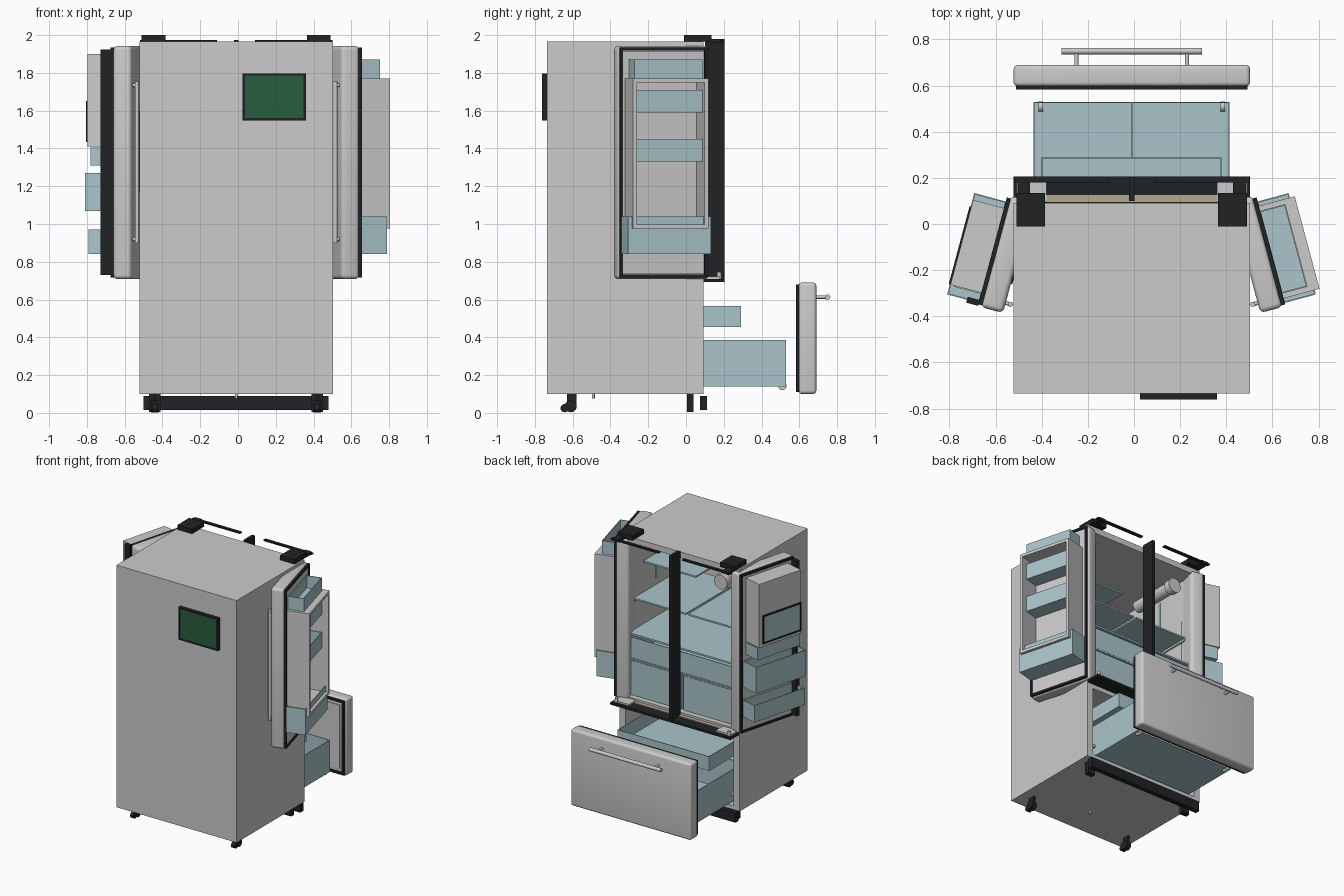
import bpy, bmesh, math
from mathutils import Matrix, Vector

if "Cube" in bpy.data.objects:
    bpy.data.objects.remove(bpy.data.objects["Cube"])

CX = -0.01                      # cabinet centre line
I = Matrix.Identity(4)
MIRROR = Matrix.Translation((2 * CX, 0, 0)) @ Matrix.Diagonal((-1, 1, 1, 1))


def material(name, rgb):
    m = bpy.data.materials.new(name)
    m.diffuse_color = (*rgb, 1)
    m.use_nodes = True
    m.node_tree.nodes["Principled BSDF"].inputs["Base Color"].default_value = m.diffuse_color
    return m


BLACK = material("black_plastic", (0.015, 0.016, 0.018))
GLASS = material("pale_blue_plastic", (0.40, 0.56, 0.59))
GREEN = material("green_board", (0.02, 0.11, 0.05))
TAN = material("tan_seal", (0.45, 0.40, 0.28))


def finish(name, bm, mat, M, smooth=False):
    bm.transform(M)
    if M.determinant() < 0:
        bmesh.ops.reverse_faces(bm, faces=bm.faces)
    me = bpy.data.meshes.new(name)
    bm.to_mesh(me)
    bm.free()
    ob = bpy.data.objects.new(name, me)
    bpy.context.collection.objects.link(ob)
    if mat:
        me.materials.append(mat)
    if smooth:
        bpy.ops.object.select_all(action='DESELECT')
        ob.select_set(True)
        bpy.context.view_layer.objects.active = ob
        bpy.ops.object.shade_smooth_by_angle()
    return ob


def cube(lo, hi):
    bm = bmesh.new()
    bmesh.ops.create_cube(bm, size=1)
    for v in bm.verts:
        v.co = [(a + b) / 2 + c * (b - a) for a, b, c in zip(lo, hi, v.co)]
    return bm


def box(name, lo, hi, mat=None, M=I, r=0):
    bm = cube(lo, hi)
    if r:
        bmesh.ops.bevel(bm, geom=bm.edges[:], offset=r, segments=4, profile=0.5, affect='EDGES')
    return finish(name, bm, mat, M, r > 0)


def tray(name, lo, hi, mat=GLASS, M=I, open_axis=2, t=0.008):
    """Box with one open side and real wall thickness."""
    bm = cube(lo, hi)
    top = max(bm.faces, key=lambda f: f.calc_center_median()[open_axis])
    bmesh.ops.delete(bm, geom=[top], context='FACES_ONLY')
    ob = finish(name, bm, mat, M)
    s = ob.modifiers.new("walls", 'SOLIDIFY')
    s.thickness, s.offset = t, -1
    return ob


def rod(name, p, q, r, mat=None, M=I, n=20):
    p, q = Vector(p), Vector(q)
    bm = bmesh.new()
    rot = (q - p).to_track_quat('Z', 'Y').to_matrix().to_4x4()
    bmesh.ops.create_cone(bm, cap_ends=True, segments=n, radius1=r, radius2=r,
                          depth=(q - p).length, matrix=Matrix.Translation((p + q) / 2) @ rot)
    return finish(name, bm, mat, M, True)


def ring(name, a, b, n0, n1, w, mat=None, M=I):
    """Rectangular frame in local x-z, a and b are (x, z) corners."""
    bm = bmesh.new()
    loops = []
    for y in (n0, n1):
        for k in (0, w):
            loops.append([bm.verts.new((x, y, z)) for x, z in (
                (a[0] + k, a[1] + k), (b[0] - k, a[1] + k), (b[0] - k, b[1] - k), (a[0] + k, b[1] - k))])
    order = [loops[0], loops[1], loops[3], loops[2]]
    for j in range(4):
        A, B = order[j], order[(j + 1) % 4]
        for i in range(4):
            bm.faces.new((A[i], A[(i + 1) % 4], B[(i + 1) % 4], B[i]))
    bmesh.ops.recalc_face_normals(bm, faces=bm.faces)
    return finish(name, bm, mat, M)


# Cabinet with two hollow compartments
cabinet = box("cabinet", (-0.522, -0.735, 0.1), (0.503, 0.092, 1.965))
for z0, z1 in ((0.73, 1.92), (0.13, 0.66)):
    cut = box("compartment_cutter", (-0.47, -0.66, z0), (0.45, 0.2, z1))
    mod = cabinet.modifiers.new("hollow", 'BOOLEAN')
    mod.operation, mod.solver, mod.object = 'DIFFERENCE', 'EXACT', cut
    bpy.context.view_layer.objects.active = cabinet
    bpy.ops.object.modifier_apply(modifier=mod.name)
    bpy.data.objects.remove(cut)

# Rear control board
box("rear_board", (0.035, -0.76, 1.56), (0.35, -0.735, 1.785), GREEN)
ring("rear_board_frame", (0.025, 1.548), (0.36, 1.797), -0.762, -0.735, 0.012, BLACK)

# Seals and divider at the front opening
box("lower_seal_plate", (-0.522, 0.092, 0.693), (0.503, 0.205, 0.71), BLACK)
box("seal_strip", (-0.43, 0.095, 0.71), (0.41, 0.125, 0.716), TAN)
box("centre_divider", (CX - 0.012, 0.1, 0.7), (CX + 0.012, 0.203, 1.975), BLACK)
for M in (I, MIRROR):
    box("hinge_cover", (0.365, -0.01, 1.965), (0.49, 0.135, 2.0), BLACK, M)
    box("hinge_arm", (0.43, 0.13, 1.96), (0.485, 0.205, 1.98), BLACK, M)
    box("top_seal_bar", (0.09, 0.18, 1.965), (0.50, 0.205, 1.975), BLACK, M)
    box("lower_hinge", (0.36, 0.095, 0.71), (0.49, 0.18, 0.722), None, M)
    rod("lower_hinge_pin", (0.47, 0.175, 0.71), (0.47, 0.175, 0.745), 0.012, None, M)

# Base grille, feet and rear casters
box("base_grille", (-0.5, 0.075, 0.015), (0.478, 0.112, 0.09), BLACK)
for M in (I, MIRROR):
    box("front_foot", (0.39, 0.005, 0.005), (0.45, 0.04, 0.1), BLACK, M)
    rod("large_caster", (0.40, -0.61, 0.035), (0.44, -0.61, 0.035), 0.032, BLACK, M)
    rod("small_caster", (0.405, -0.642, 0.025), (0.435, -0.642, 0.025), 0.022, BLACK, M)
    box("caster_bracket", (0.413, -0.63, 0.035), (0.427, -0.58, 0.1), BLACK, M)
rod("drain_pipe", (CX, -0.49, 0.075), (CX, -0.49, 0.1), 0.007)

# Refrigerator interior
for M in (I, MIRROR):
    box("glass_shelf", (0.0, -0.62, 1.44), (0.445, 0.0, 1.452), GLASS, M)
    tray("crisper_drawer", (0.0, -0.6, 0.735), (0.44, 0.06, 1.0), GLASS, M)
    box("shelf_rail", (0.438, -0.6, 1.425), (0.46, 0.0, 1.44), None, M)
    box("light_strip", (0.445, -0.3, 1.5), (0.46, -0.27, 1.85), GLASS, M)
tray("wide_drawer", (-0.46, -0.6, 1.02), (0.44, 0.06, 1.18))
box("crisper_cover", (-0.465, -0.62, 1.195), (0.445, 0.06, 1.208), GLASS)
box("drawer_divider_shelf", (-0.465, -0.62, 1.005), (0.445, 0.065, 1.015), GLASS)
box("upper_shelf", (0.0, -0.62, 1.68), (0.445, -0.12, 1.692), GLASS)
rod("water_filter", (-0.33, -0.35, 1.80), (-0.33, 0.0, 1.80), 0.045)
rod("water_filter_cap", (-0.33, 0.0, 1.80), (-0.33, 0.05, 1.80), 0.055)

# Freezer drawer: front, handle, baskets and runners
box("freezer_front", (-0.522, 0.597, 0.1), (0.503, 0.69, 0.69), None, I, 0.018)
box("freezer_liner", (-0.47, 0.59, 0.15), (0.45, 0.605, 0.64))
ring("freezer_gasket", (-0.512, 0.11), (0.492, 0.68), 0.583, 0.60, 0.016, BLACK)
rod("freezer_handle", (-0.315, 0.75, 0.613), (0.295, 0.75, 0.613), 0.014)
for M in (I, MIRROR):
    rod("freezer_handle_post", (0.23, 0.685, 0.613), (0.23, 0.75, 0.613), 0.009, None, M)
    box("runner", (0.42, -0.6, 0.2), (0.448, 0.08, 0.22), None, M)
    rod("runner_wheel", (0.375, 0.51, 0.142), (0.395, 0.51, 0.142), 0.022, None, M)
tray("lower_basket", (-0.435, -0.08, 0.14), (0.415, 0.53, 0.385))
box("basket_divider", (CX - 0.003, -0.07, 0.15), (CX + 0.003, 0.525, 0.38), GLASS)
tray("upper_basket", (-0.4, -0.3, 0.455), (0.38, 0.29, 0.565))

# Doors: local x runs along the width, local y points to the inside
ang = math.radians(-75)
RIGHT = Matrix.Translation((0.515, 0.123, 0)) @ Matrix.Rotation(ang, 4, 'Z')
LEFT = MIRROR @ RIGHT
for side, M in (("right", RIGHT), ("left", LEFT)):
    box(side + "_door", (0, -0.1, 0.708), (0.5, 0, 1.943), None, M, 0.022)
    ring(side + "_door_gasket", (0.012, 0.716), (0.492, 1.935), -0.004, 0.014, 0.016, BLACK, M)
    box(side + "_door_liner", (0.03, -0.01, 0.735), (0.475, 0.008, 1.915), None, M)
    rod(side + "_door_handle", (0.455, -0.122, 0.9), (0.455, -0.122, 1.755), 0.011, None, M)
    for z in (0.92, 1.735):
        rod(side + "_handle_post", (0.455, -0.122, z), (0.455, -0.09, z), 0.009, None, M)

# Right door shelves inside a shallow surround
ring("right_door_surround", (0.05, 0.975), (0.465, 1.77), 0.0, 0.175, 0.022, None, RIGHT)
for z0, z1 in ((1.77, 1.87), (1.59, 1.71), (1.33, 1.45)):
    tray("right_door_bin", (0.072, 0.01, z0), (0.443, 0.127, z1), GLASS, RIGHT)
tray("right_door_low_bin", (0.03, 0.01, 0.84), (0.485, 0.153, 1.04), GLASS, RIGHT)

# Left door: ice compartment, bins, fold flap and outside dispenser
box("ice_compartment", (0.06, 0.0, 1.41), (0.44, 0.152, 1.9), None, LEFT)
box("ice_window", (0.1, 0.15, 1.445), (0.43, 0.157, 1.64), GLASS, LEFT)
ring("ice_window_frame", (0.09, 1.433), (0.44, 1.652), 0.15, 0.16, 0.012, BLACK, LEFT)
for z0, z1, d0, d1, n in ((1.31, 1.405, 0.06, 0.445, 0.135),
                          (1.07, 1.27, 0.03, 0.485, 0.155), (0.84, 0.97, 0.03, 0.485, 0.135)):
    tray("left_door_bin", (d0, 0.01, z0), (d1, n, z1), GLASS, LEFT)
box("fold_flap", (0.472, 0.012, 0.73), (0.498, 0.066, 1.925), BLACK, LEFT)
box("dispenser_panel", (0.14, -0.106, 1.17), (0.37, -0.095, 1.6), BLACK, LEFT)
